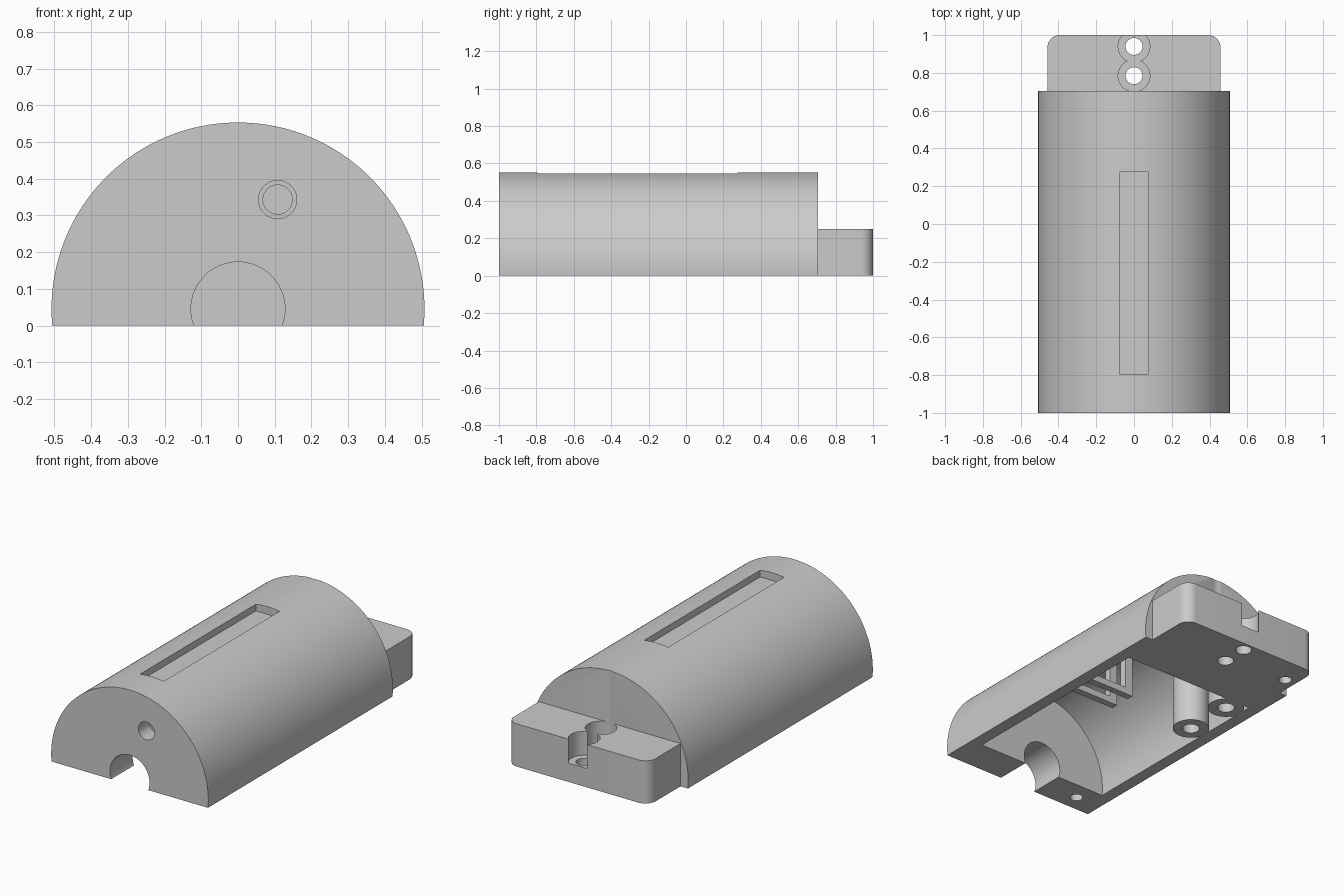
import bpy, bmesh, math
from mathutils import Vector

old = bpy.data.objects.get("Cube")
if old:
    bpy.data.objects.remove(old, do_unlink=True)

grey = bpy.data.materials.new("plain_grey")
grey.use_nodes = True
grey.diffuse_color = (0.6, 0.6, 0.6, 1)
grey.node_tree.nodes["Principled BSDF"].inputs["Base Color"].default_value = (0.6, 0.6, 0.6, 1)

AXIS_Z = 0.045      # height of the barrel axis
FRONT, END, TAIL = -1.0, 0.705, 1.0
CAVITY_FRONT, CAVITY_BACK = -0.79, 0.47


def rod(name, radius, start, end, sides=48):
    """Cylinder between two points."""
    a, b = Vector(start), Vector(end)
    bpy.ops.mesh.primitive_cylinder_add(vertices=sides, radius=radius, depth=(b - a).length,
                                        location=(a + b) / 2,
                                        rotation=(b - a).to_track_quat("Z", "Y").to_euler())
    bpy.context.object.name = name
    return bpy.context.object


def box(name, low, high):
    """Box between two corners."""
    a, b = Vector(low), Vector(high)
    bpy.ops.mesh.primitive_cube_add(size=1, location=(a + b) / 2)
    ob = bpy.context.object
    ob.name, ob.scale = name, b - a
    bpy.ops.object.transform_apply(location=True, rotation=False, scale=True)
    return ob


def combine(target, tool, operation):
    """Apply a boolean and remove the tool."""
    mod = target.modifiers.new(operation, "BOOLEAN")
    mod.operation, mod.solver, mod.object = operation, "EXACT", tool
    bpy.context.view_layer.objects.active = target
    bpy.ops.object.modifier_apply(modifier=mod.name)
    bpy.data.objects.remove(tool, do_unlink=True)


def along(name, radius, y0, y1, x=0, z=AXIS_Z, sides=48):
    return rod(name, radius, (x, y0, z), (x, y1, z), sides)


def drill(radius, x, y, z0, z1):
    combine(housing, rod("drill", radius, (x, y, z0), (x, y, z1)), "DIFFERENCE")


# Barrel
housing = along("housing", 0.508, FRONT, END, sides=160)

# Mounting tab with rounded rear corners
tab = box("tab", (-0.458, 0.55, -0.2), (0.458, TAIL, 0.25))
bm = bmesh.new()
bm.from_mesh(tab.data)
corners = [e for e in bm.edges if all(v.co.y > 0.9 for v in e.verts)
           and abs(e.verts[0].co.z - e.verts[1].co.z) > 0.1]
bmesh.ops.bevel(bm, geom=corners, offset=0.065, segments=10, profile=0.5, affect="EDGES")
bm.to_mesh(tab.data)
bm.free()
combine(housing, tab, "UNION")

# Hollow interior
combine(housing, along("cavity", 0.435, CAVITY_FRONT, CAVITY_BACK, sides=128), "DIFFERENCE")

# Interior screw posts and bracket ribs, trimmed to lie within the shell
POST_X, POST_YS = -0.335, (0.09, 0.39)
inner_parts = [rod("post", 0.1, (POST_X, y, -0.1), (POST_X, y, 0.46)) for y in POST_YS]
for y in (-0.26, -0.13):
    inner_parts.append(box("rib_bar", (-0.08, y - 0.02, 0.2), (0.46, y + 0.02, 0.24)))
    inner_parts.append(box("rib_leg", (-0.08, y - 0.02, 0.2), (-0.03, y + 0.02, 0.5)))
for part in inner_parts:
    combine(part, along("trim", 0.47, -0.9, 0.6, sides=128), "INTERSECT")
    combine(housing, part, "UNION")

# Flat underside
combine(housing, box("floor_cut", (-2, -2, -2), (2, 2, 0)), "DIFFERENCE")

# Cable opening and stepped indicator hole in the front wall
combine(housing, along("cable_cut", 0.128, -1.1, -0.7, sides=64), "DIFFERENCE")
combine(housing, along("indicator_step", 0.052, -1.1, -0.9, 0.108, 0.343), "DIFFERENCE")
combine(housing, along("indicator_hole", 0.04, -1.1, -0.7, 0.108, 0.343), "DIFFERENCE")

# Label recess on top
combine(housing, box("recess", (-0.077, -0.795, 0.508), (0.077, 0.275, 0.7)), "DIFFERENCE")

# Counterbored bolt holes in the tab
for y in (0.785, 0.94):
    drill(0.084, 0, y, 0.11, 0.8)
    drill(0.045, 0, y, -0.1, 0.2)

# Blind screw holes from below
for y in POST_YS:
    drill(0.047, POST_X, y, -0.1, 0.25)
drill(0.035, -0.34, -0.9, -0.1, 0.2)
drill(0.035, -0.39, 0.835, -0.1, 0.15)

# Finish
housing.data.materials.clear()
housing.data.materials.append(grey)
for poly in housing.data.polygons:
    poly.material_index = 0
bpy.ops.object.select_all(action="DESELECT")
housing.select_set(True)
bpy.context.view_layer.objects.active = housing
bpy.ops.object.shade_smooth_by_angle(angle=math.radians(30))
